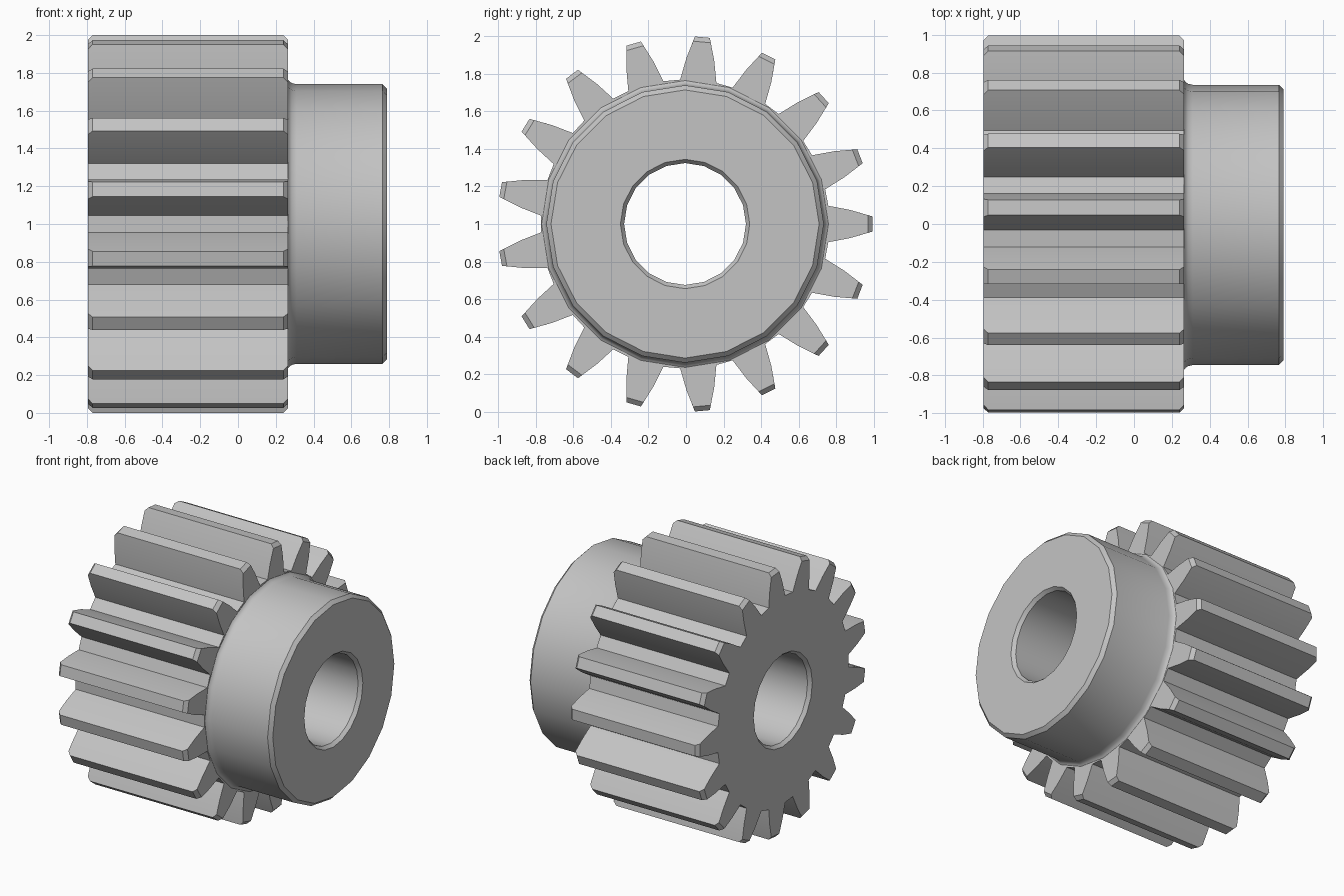
import bpy, bmesh
from math import sin, cos, pi, radians, tau

cube = bpy.data.objects.get("Cube")
if cube:
    bpy.data.objects.remove(cube)

TEETH, SIDES = 17, 20
CY, CZ = -0.005, 1.0           # gear axis runs along x
X_LEFT, X_FACE, X_HUB = -0.795, 0.265, 0.79
BEVEL = 0.025

bm = bmesh.new()


def ring(x, r):
    """Circle of vertices around the axis."""
    return [bm.verts.new((x, CY + r * cos(tau * i / SIDES), CZ + r * sin(tau * i / SIDES)))
            for i in range(SIDES)]


def tooth_loop(x, tip_r, tip_w):
    """Toothed outline: each tooth goes root, flank, tip, tip, flank, root."""
    half = [(0.764, 0.097), (0.88, 0.075), (tip_r, tip_w)]
    outline = [(r, -w) for r, w in half] + [(r, w) for r, w in reversed(half)]
    loop = []
    for t in range(TEETH):
        a = tau * t / TEETH
        for r, w in outline:
            loop.append(bm.verts.new((x, CY + r * cos(a) - w * sin(a),
                                      CZ + r * sin(a) + w * cos(a))))
    return loop


def skin(a, b):
    """Join two matching loops with quads."""
    n = len(a)
    for i in range(n):
        j = (i + 1) % n
        bm.faces.new((a[i], a[j], b[j], b[i]))


def cap(outer, inner):
    """Flat end face with a round hole."""
    edges = []
    for loop in (outer, inner):
        for i, v in enumerate(loop):
            w = loop[(i + 1) % len(loop)]
            edges.append(bm.edges.get((v, w)) or bm.edges.new((v, w)))
    bmesh.ops.triangle_fill(bm, edges=edges, use_beauty=True, normal=(1, 0, 0))


# Toothed section with bevelled tooth ends
full, cut = (1.0005, 0.04), (0.975, 0.0474)
loops = [tooth_loop(X_LEFT, *cut), tooth_loop(X_LEFT + BEVEL, *full),
         tooth_loop(X_FACE - BEVEL, *full), tooth_loop(X_FACE, *cut)]
for a, b in zip(loops, loops[1:]):
    skin(a, b)

# Hub with fillet and bevels, then back through the bore
profile = [(X_FACE, 0.765), (0.272, 0.755), (0.285, 0.746), (0.31, 0.74),
           (X_HUB - BEVEL, 0.74), (X_HUB, 0.715), (X_HUB, 0.345),
           (X_HUB - BEVEL, 0.325), (X_LEFT + BEVEL, 0.325), (X_LEFT, 0.345)]
rings = [ring(x, r) for x, r in profile]
for a, b in zip(rings, rings[1:]):
    skin(a, b)

# End faces of the toothed section
cap(loops[-1], rings[0])
cap(loops[0], rings[-1])
bmesh.ops.recalc_face_normals(bm, faces=bm.faces)

mesh = bpy.data.meshes.new("pinion_gear")
bm.to_mesh(mesh)
bm.free()
gear = bpy.data.objects.new("pinion_gear", mesh)
bpy.context.collection.objects.link(gear)

# Plain grey metal
grey = bpy.data.materials.new("steel_grey")
grey.use_nodes = True
colour = (0.55, 0.55, 0.55, 1)
grey.diffuse_color = colour
grey.node_tree.nodes["Principled BSDF"].inputs["Base Color"].default_value = colour
mesh.materials.append(grey)

bpy.ops.object.select_all(action='DESELECT')
gear.select_set(True)
bpy.context.view_layer.objects.active = gear
bpy.ops.object.shade_smooth_by_angle(angle=radians(30))
